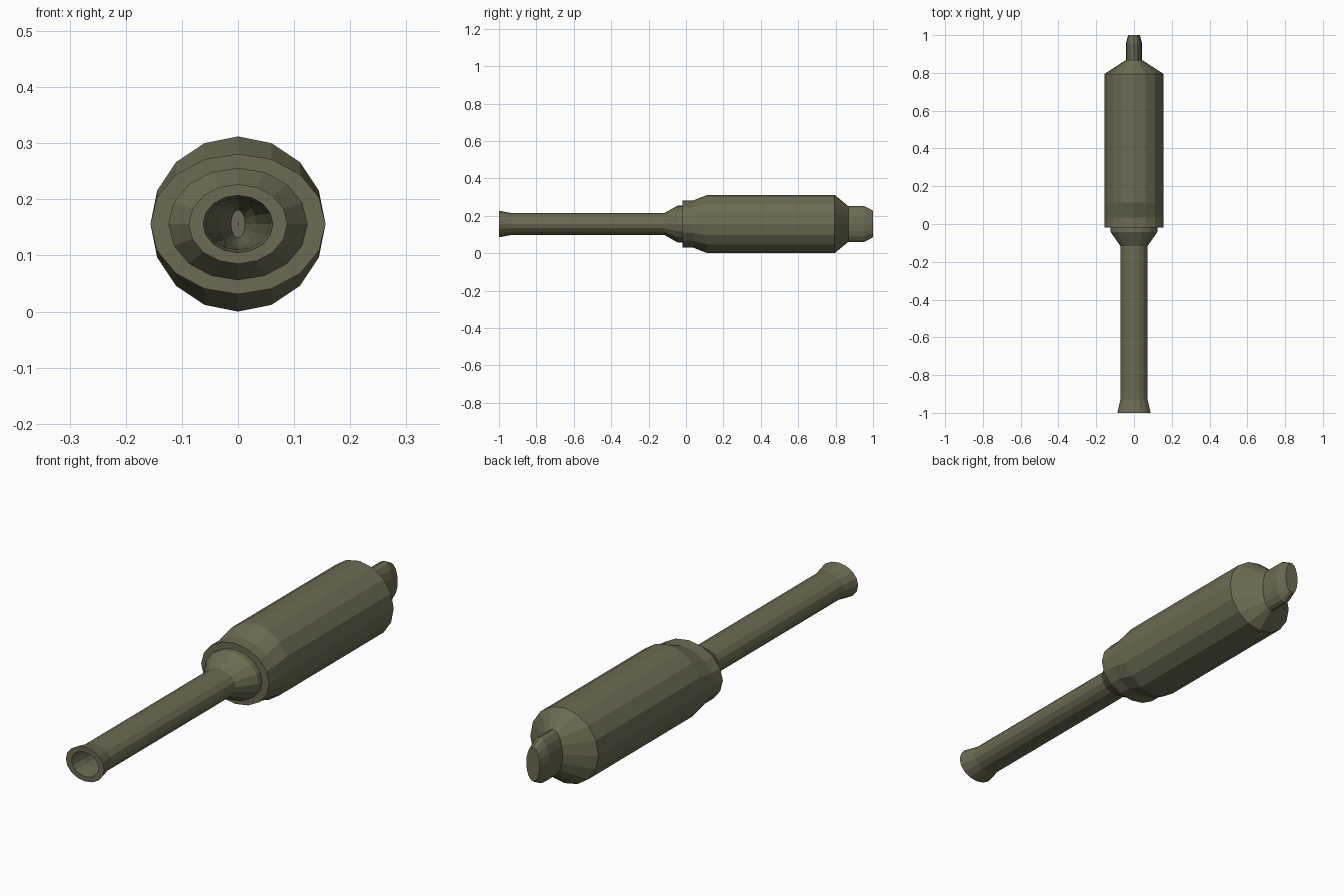
import bpy, bmesh, math

if "Cube" in bpy.data.objects:
    bpy.data.objects.remove(bpy.data.objects["Cube"])

SIDES = 16
AXIS_Z = 0.156

olive = bpy.data.materials.new("olive drab")
olive.diffuse_color = (0.15, 0.147, 0.085, 1)
olive.use_nodes = True
olive.node_tree.nodes["Principled BSDF"].inputs["Base Color"].default_value = olive.diffuse_color


def loft(name, rings, cap_end=False):
    """Skin elliptical rings (y, x radius, z radius) along the y axis."""
    bm = bmesh.new()
    loops = []
    for y, rx, rz in rings:
        loops.append([bm.verts.new((rx * math.cos(2 * math.pi * i / SIDES), y,
                                    AXIS_Z + rz * math.sin(2 * math.pi * i / SIDES)))
                      for i in range(SIDES)])
    for a, b in zip(loops, loops[1:]):
        for i in range(SIDES):
            j = (i + 1) % SIDES
            bm.faces.new((a[i], b[i], b[j], a[j]))
    if cap_end:
        bm.faces.new(list(reversed(loops[-1])))
    bm.normal_update()
    mesh = bpy.data.meshes.new(name)
    bm.to_mesh(mesh)
    bm.free()
    mesh.materials.append(olive)
    obj = bpy.data.objects.new(name, mesh)
    bpy.context.collection.objects.link(obj)
    return obj


# Thick body: collar face, flattened collar, round cylinder, rear taper
loft("body", [
    (-0.018, 0.124, 0.100),
    (-0.018, 0.156, 0.125),
    (0.035, 0.156, 0.125),
    (0.115, 0.156, 0.156),
    (0.795, 0.156, 0.156),
    (0.868, 0.043, 0.095),
])

# Slim tube: deep tapered bore, lip, flare, shaft and neck
loft("front_tube", [
    (-0.05, 0.0125, 0.025),
    (-0.15, 0.033, 0.040),
    (-0.93, 0.056, 0.046),
    (-1.0, 0.062, 0.051),
    (-1.0, 0.088, 0.071),
    (-0.93, 0.072, 0.058),
    (-0.117, 0.072, 0.058),
    (-0.042, 0.124, 0.100),
    (-0.018, 0.124, 0.100),
])

# Floor of the bore
loft("bore_floor", [(-0.05, 0.0125, 0.025), (-0.05, 0.001, 0.002)], cap_end=False)

# Narrow upright tail with a chamfered end
loft("tail", [
    (0.868, 0.043, 0.095),
    (0.955, 0.043, 0.095),
    (1.0, 0.031, 0.071),
], cap_end=True)

# Bore floor must face the open front
floor = bpy.data.objects["bore_floor"].data
if floor.polygons[0].normal.y > 0:
    floor.flip_normals()
